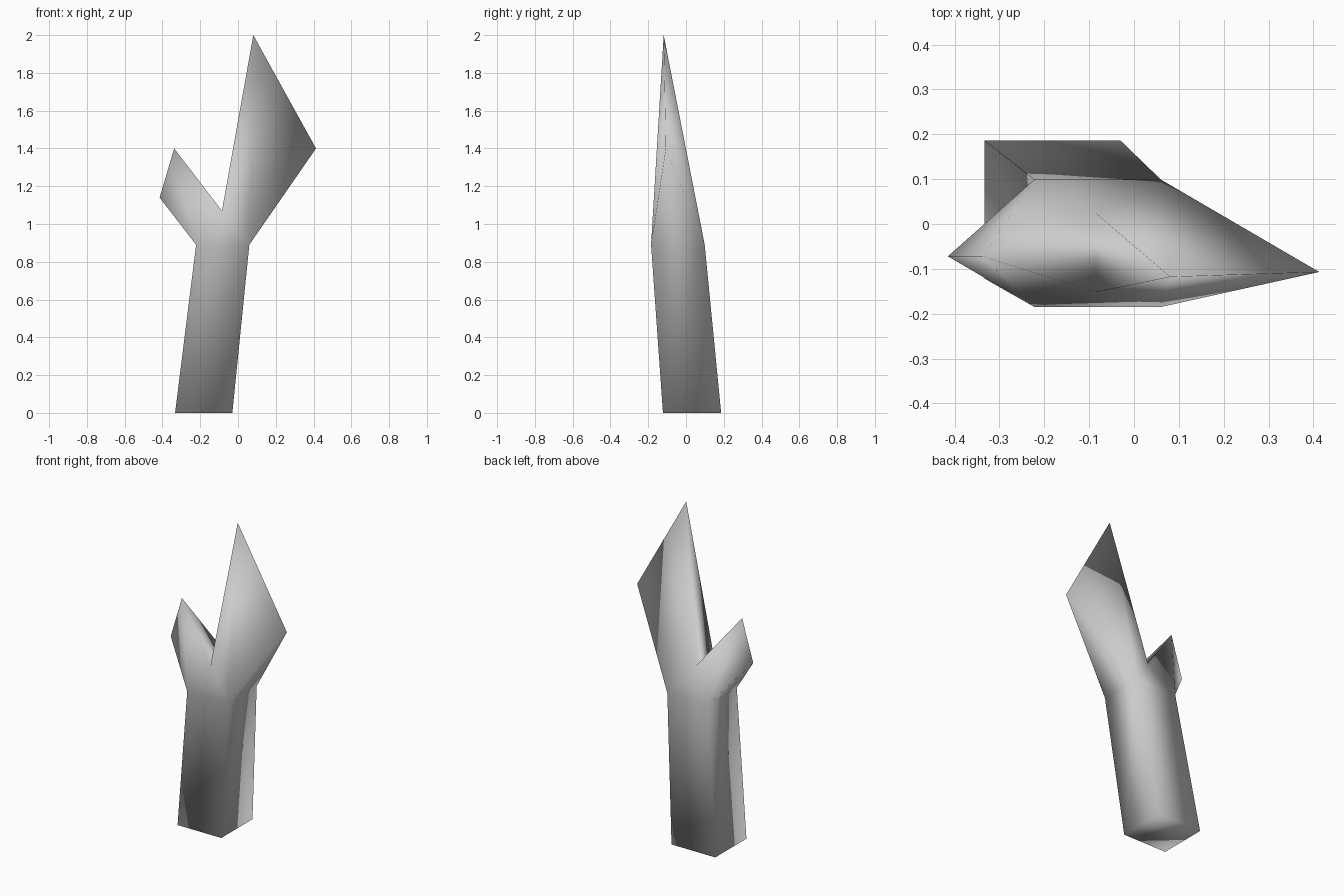
import bpy, bmesh

if "Cube" in bpy.data.objects:
    bpy.data.objects.remove(bpy.data.objects["Cube"])

bm = bmesh.new()


def square(x0, x1, y0, y1, z):
    # corners: front-left, front-right, back-right, back-left
    return [bm.verts.new(p) for p in ((x0, y0, z), (x1, y0, z), (x1, y1, z), (x0, y1, z))]


# Leaning square trunk
base = square(-0.333, -0.03, -0.122, 0.186, 0)
neck = square(-0.222, 0.06, -0.185, 0.099, 0.89)
bm.faces.new(base[::-1])
for i in range(4):
    j = (i + 1) % 4
    bm.faces.new((base[i], base[j], neck[j], neck[i]))

# Crotch between the two branches
crotch_front = bm.verts.new((-0.085, -0.152, 1.07))
crotch_back = bm.verts.new((-0.085, 0.024, 1.07))
bm.faces.new((neck[0], neck[1], crotch_front))
bm.faces.new((neck[2], neck[3], crotch_back))


def branch(front, back, outer, tip):
    # wedge-shaped branch ending in a slanted chisel edge
    o, t = bm.verts.new(outer), bm.verts.new(tip)
    for n, c in ((front, crotch_front), (back, crotch_back)):
        bm.faces.new((n, o, t))
        bm.faces.new((n, t, c))
    bm.faces.new((front, back, o))
    bm.faces.new((crotch_front, t, crotch_back))


branch(neck[1], neck[2], (0.413, -0.107, 1.40), (0.081, -0.118, 2.0))
branch(neck[0], neck[3], (-0.415, -0.072, 1.14), (-0.338, -0.072, 1.40))

bmesh.ops.recalc_face_normals(bm, faces=bm.faces)
for f in bm.faces:
    f.smooth = True
mesh = bpy.data.meshes.new("forked_trunk")
bm.to_mesh(mesh)
bm.free()
obj = bpy.data.objects.new("forked_trunk", mesh)
bpy.context.collection.objects.link(obj)
